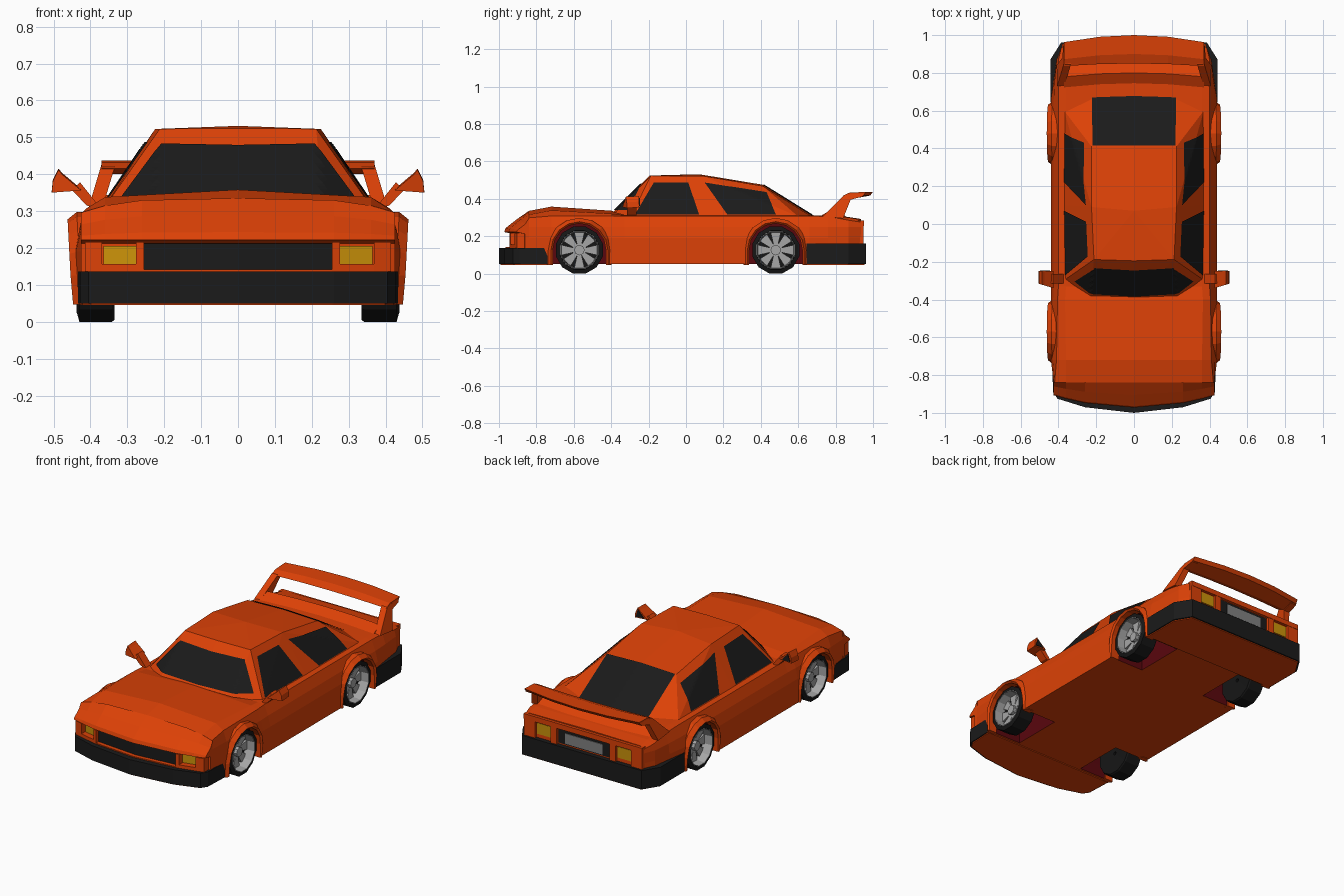
import bpy, bmesh, math
from mathutils import Vector
from mathutils.bvhtree import BVHTree

if "Cube" in bpy.data.objects:
    bpy.data.objects.remove(bpy.data.objects["Cube"])


def material(name, r, g, b):
    m = bpy.data.materials.new(name)
    m.diffuse_color = (r, g, b, 1)
    m.use_nodes = True
    m.node_tree.nodes["Principled BSDF"].inputs["Base Color"].default_value = m.diffuse_color
    return m


ORANGE = material("orange paint", 0.72, 0.053, 0.002)
BLACK = material("black trim", 0.0105, 0.0105, 0.0105)
TYRE = material("tyre rubber", 0.008, 0.008, 0.008)
GREY = material("wheel grey", 0.38, 0.38, 0.38)
PLATE = material("plate grey", 0.22, 0.22, 0.22)
YELLOW = material("lamp yellow", 0.60, 0.29, 0.003)
RED = material("dark red wheel well", 0.1, 0.002, 0.004)


def finish(name, bm, mat, mirror=False):
    me = bpy.data.meshes.new(name)
    bm.to_mesh(me)
    bm.free()
    ob = bpy.data.objects.new(name, me)
    bpy.context.collection.objects.link(ob)
    me.materials.append(mat)
    if mirror:
        ob.modifiers.new("mirror", 'MIRROR').use_mirror_merge = False
    return ob


def build(name, lofts, mat, mirror=False, closed=False):
    """Skin every list of rings; cap the ends unless the loft closes on itself."""
    bm = bmesh.new()
    for rings in lofts:
        vs = [[bm.verts.new(p) for p in ring] for ring in rings]
        n = len(vs[0])
        pairs = list(zip(vs, vs[1:])) + ([(vs[-1], vs[0])] if closed else [])
        for a, b in pairs:
            for i in range(n):
                j = (i + 1) % n
                bm.faces.new((a[i], a[j], b[j], b[i]))
        if not closed:
            bm.faces.new(vs[0])
            bm.faces.new(vs[-1])
    bmesh.ops.recalc_face_normals(bm, faces=bm.faces)
    return finish(name, bm, mat, mirror)


def side_prism(poly, x0, x1):   # (y, z) outline extruded along x
    return [[(x, y, z) for y, z in poly] for x in (x0, x1)]


def front_prism(poly, y0, y1):  # (x, z) outline extruded along y
    return [[(x, y, z) for x, z in poly] for y in (y0, y1)]


def rect(x0, x1, z0, z1):
    return [(x0, z0), (x1, z0), (x1, z1), (x0, z1)]


def bowed(profile, xs):
    """Profile points (y, z, bow, drop) swept across x on a curve."""
    return [[(x, y + b * x * x, z - d * x ** 4) for y, z, b, d in profile] for x in xs]


# Main body: cross-sections along y, right half then mirrored
def section(y, *half):
    pts = [(x, z) for x, z in half]
    ring = pts + [(-x, z) for x, z in reversed(pts) if x > 0]
    return [(x, y, z) for x, z in ring]


body = build("body", [[
    section(-.84, (.42, .05), (.425, .19), (.425, .25), (.42, .298), (.36, .315), (0, .335)),
    section(-.72, (.435, .05), (.44, .19), (.43, .25), (.41, .308), (.36, .338), (0, .358)),
    section(-.40, (.44, .05), (.44, .19), (.428, .25), (.405, .308), (.365, .32), (0, .336)),
    section(-.33, (.44, .05), (.44, .19), (.425, .25), (.40, .308), (.36, .312), (0, .314)),
    section(.66, (.44, .05), (.44, .19), (.425, .25), (.40, .308), (.36, .311), (0, .312)),
    section(.76, (.425, .05), (.425, .19), (.42, .25), (.40, .305), (.36, .310), (0, .311)),
    section(.87, (.41, .05), (.41, .19), (.41, .25), (.40, .285), (.36, .300), (0, .302)),
    section(.935, (.37, .05), (.38, .19), (.385, .25), (.385, .275), (.36, .288), (0, .292)),
]], ORANGE)

# Wheel wells cut from the body
AXLES = {"front": -.57, "rear": .48}
CZ = .1256
wells = []
for cy in AXLES.values():
    arch = [(cy + .15 * math.cos(math.pi * k / 8), CZ + .15 * math.sin(math.pi * k / 8)) for k in range(9)]
    arch += [(cy - .15, -.05), (cy + .15, -.05)]
    wells += [side_prism(arch, .22, .6), side_prism(arch, -.6, -.22)]
cutter = build("well_cutter", wells, RED)
cutter.hide_render = True
mod = body.modifiers.new("wells", 'BOOLEAN')
mod.operation, mod.solver, mod.object = 'DIFFERENCE', 'EXACT', cutter
mod.material_mode = 'TRANSFER'
bpy.context.view_layer.objects.active = body
bpy.ops.object.modifier_apply(modifier=mod.name)
bpy.data.objects.remove(cutter)

# Nose with protruding lip, recessed grille and lamps, and their frames
NX = (-.425, -.36, -.26, 0, .26, .36, .425)
build("nose", [bowed([(-.84, .06, 0, 0), (-.925, .06, .36, 0), (-.925, .212, .36, 0),
                      (-.972, .222, .36, 0), (-.965, .243, .36, .3), (-.905, .29, .25, .8),
                      (-.84, .335, 0, 1.2)], NX)], ORANGE)


def nose_plate(y, z0, z1, xs):
    return bowed([(y, z0, .36, 0), (y, z1, .36, 0), (-.915, z1, .36, 0), (-.915, z0, .36, 0)], xs)


build("grille", [nose_plate(-.943, .142, .212, (-.255, 0, .255))], BLACK)
build("headlamp", [nose_plate(-.933, .157, .205, (.276, .365))], YELLOW, True)
build("lamp_frame", [nose_plate(-.966, .13, .216, (.255, .276)),
                     nose_plate(-.966, .13, .216, (.368, .415)),
                     nose_plate(-.966, .13, .156, (.276, .368))], ORANGE, True)
build("grille_sill", [nose_plate(-.966, .13, .142, (-.255, 0, .255))], ORANGE)

# Bumpers and the orange floor pans below them: plan outline extruded upwards
for name, half, z1 in (
        ("front", [(.434, -.74), (.428, -.89), (.405, -.925), (.26, -.97), (0, -1.0)], .136),
        ("rear", [(.443, .645), (.443, .87), (.385, .962)], .16)):
    plan = half + [(-x, y) for x, y in reversed(half) if x > 0]
    build(name + "_bumper", [[[(x, y, z) for x, y in plan] for z in (.05, z1)]], BLACK)
    build(name + "_floor_pan", [[[(x * .985, y * .992, z) for x, y in plan] for z in (.045, .052)]], ORANGE)

# Flared wheel arches, leaning out towards the top
flares = []
for cy in AXLES.values():
    sec = [(.142, .40), (.142, .452), (.152, .462), (.172, .437), (.172, .40)]
    ang = [math.pi * k / 8 for k in range(9)]
    rings = [[(x - .008 * (1 - math.sin(a)), cy + r * math.cos(a), CZ + r * math.sin(a)) for r, x in sec]
             for a in ang]
    low = [[(min(x, .447), y, .047) for x, y, z in rings[i]] for i in (0, -1)]
    flares.append([low[0]] + rings + [low[1]])
build("wheel_arches", flares, ORANGE, True)

# Wheels: tyre, dished rim, eight wide spokes and a hub
for end, cy in AXLES.items():
    def polar(r, a, x):
        return (x, cy + r * math.cos(a), CZ + r * math.sin(a))

    def lathe(sec):
        return [[polar(r, math.pi * (2 * k + 1) / 12, x) for r, x in sec] for k in range(12)]

    build(end + "_tyre", [lathe([(.01, .34), (.125, .335), (.13, .342), (.13, .43),
                                 (.107, .436), (.104, .375), (.01, .375)])], TYRE, True, True)
    build(end + "_rim", [lathe([(.106, .437), (.102, .438), (.097, .378), (.104, .374)])], GREY, True, True)
    spokes = []
    for k in range(8):
        a = math.tau * k / 8
        spokes.append([[polar(.02, a - .5, x), polar(.099, a - .28, x),
                        polar(.099, a + .28, x), polar(.02, a + .5, x)] for x in (.374, .39)])
    spokes.append([[polar(.028, math.tau * k / 8, x) for k in range(8)] for x in (.374, .41)])
    build(end + "_spokes", spokes, GREY, True)

# Cabin: convex shell through the roof, pillar and belt corners
half = [(0, -.388, .33), (.23, -.38, .325), (.366, -.295, .305), (0, -.218, .482), (.215, -.212, .488),
        (0, -.195, .524), (.212, -.188, .523), (0, .07, .531), (.225, .09, .522), (0, .41, .475),
        (.225, .41, .468), (0, .68, .308), (.225, .67, .305), (.37, .6, .305), (.372, .1, .305)]
bm = bmesh.new()
for x, y, z in half:
    for s in ((1, -1) if x else (1,)):
        bm.verts.new((s * x, y, z))
bmesh.ops.convex_hull(bm, input=bm.verts)
bmesh.ops.recalc_face_normals(bm, faces=bm.faces)
tree = BVHTree.FromBMesh(bm)
finish("cabin", bm, ORANGE)


# Window panes: outlines projected onto the cabin
def pane(name, outline, direction, mirror=False):
    d = Vector(direction)
    bm = bmesh.new()
    bm.faces.new([bm.verts.new(p) for p in outline])
    bmesh.ops.triangulate(bm, faces=bm.faces)
    bmesh.ops.subdivide_edges(bm, edges=bm.edges, cuts=15, use_grid_fill=True)
    for v in bm.verts:
        hit = tree.ray_cast(v.co, d)
        if hit[0] is None:
            hit = tree.find_nearest(v.co)
        v.co = hit[0] + hit[1] * .005
    bmesh.ops.recalc_face_normals(bm, faces=bm.faces)
    if sum((f.normal.dot(d) for f in bm.faces)) > 0:
        bmesh.ops.reverse_faces(bm, faces=bm.faces)
    return finish(name, bm, BLACK, mirror)


pane("windshield", [(x, -2, z) for x, z in
                    ((-.313, .338), (0, .337), (.313, .338), (.208, .480), (0, .476), (-.208, .480))], (0, 1, 0))
pane("rear_window", [(x, y, 2) for x, y in
                     ((-.22, .412), (.22, .412), (.222, .668), (0, .675), (-.222, .668))], (0, 0, -1))
pane("front_side_window", [(2, y, z) for y, z in
                           ((-.272, .314), (.07, .314), (.012, .484), (-.172, .484))], (-1, 0, 0), True)
pane("rear_side_window", [(2, y, z) for y, z in
                          ((.22, .314), (.48, .314), (.43, .432), (.10, .484))], (-1, 0, 0), True)

# Door mirrors
build("mirror_arm", [front_prism([(.37, .305), (.41, .315), (.45, .357), (.428, .378)], -.315, -.265)], ORANGE, True)
head = [(.425, .36), (.505, .354), (.502, .385), (.487, .415), (.475, .402)]
build("mirror_head", [[[(x, -.34 + (x - .425) * .3, z - .004) for x, z in head],
                       [(x, -.25, z) for x, z in head]]], ORANGE, True)
build("mirror_glass", [front_prism([(.445, .364), (.498, .361), (.484, .405)], -.251, -.246)], BLACK, True)

# Rear wing, its uprights and the deck ridge below the slot
WX = (-.37, -.18, 0, .18, .37)
build("rear_wing", [bowed([(.85, .415, -.1, 0), (.90, .432, -.2, 0), (1.0, .437, -.27, 0),
                           (.985, .417, -.27, 0), (.89, .40, -.1, 0)], WX)], ORANGE)
upright = [(.73, .305), (.845, .42), (.955, .434), (.945, .412), (.88, .395), (.84, .295)]
build("wing_upright", [[[(x - (z - .3) * .3, y, z) for y, z in upright] for x in (.37, .408)]], ORANGE, True)
build("deck_ridge", [bowed([(.735, .305, -.15, 0), (.80, .343, -.15, 0), (.87, .295, -.15, 0)], WX)], ORANGE)

# Tail panel: lamps, black recess and number-plate blank
build("tail_panel", [front_prism(rect(-.165, .165, .168, .25), .93, .939)], BLACK)
build("plate_blank", [front_prism(rect(-.12, .12, .175, .235), .935, .943)], PLATE)
build("tail_lamp", [front_prism(rect(.215, .305, .183, .247), .93, .940)], YELLOW, True)
build("tail_lamp_frame", [front_prism(rect(.17, .21, .16, .27), .92, .95),
                          front_prism(rect(.31, .382, .16, .27), .92, .95)], ORANGE, True)
build("tail_lip", [front_prism(rect(-.382, .382, .255, .285), .92, .952)], ORANGE)
